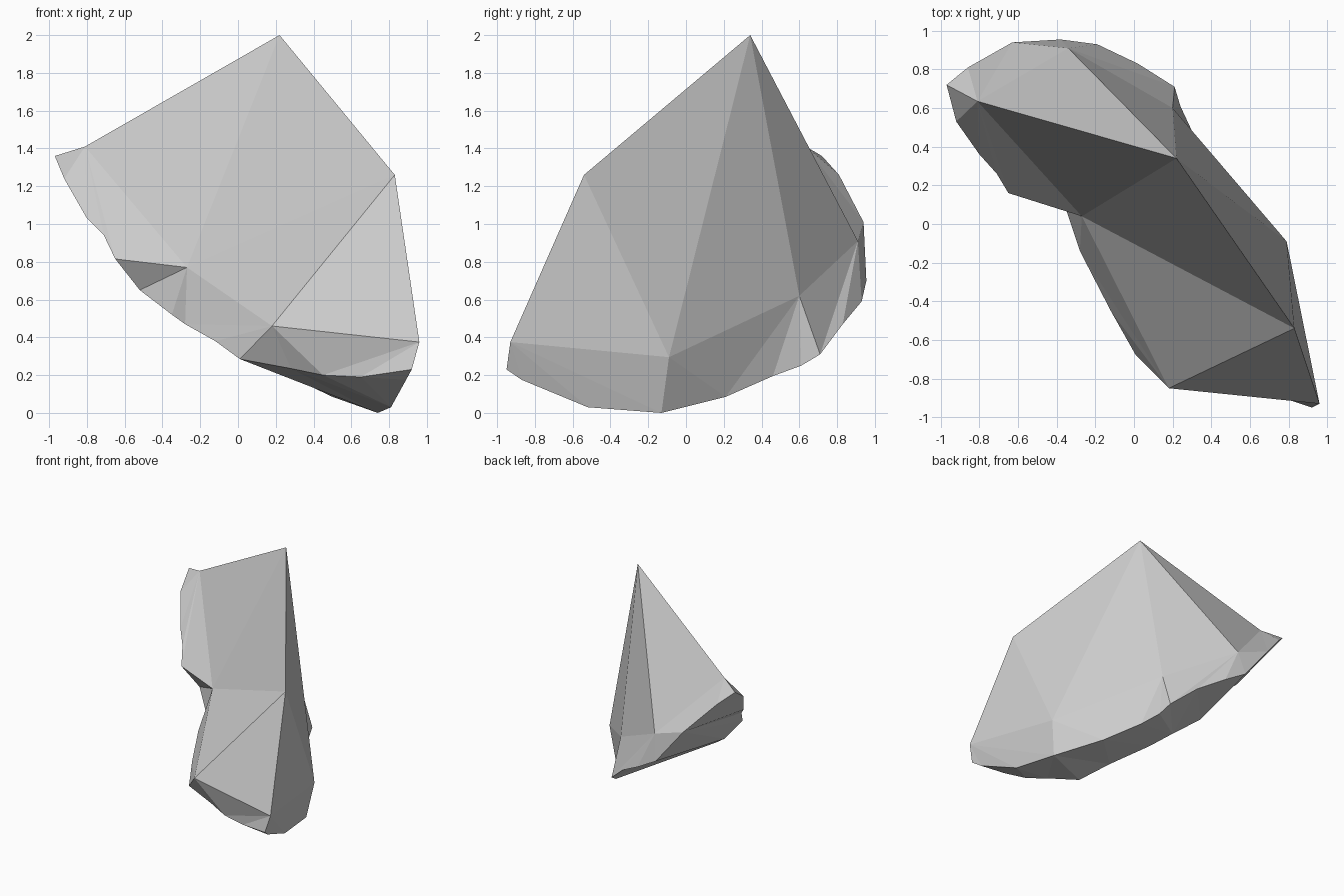
import bpy, bmesh
from mathutils import Vector

if "Cube" in bpy.data.objects:
    bpy.data.objects.remove(bpy.data.objects["Cube"])

bm = bmesh.new()


def vert(p):
    return bm.verts.new(p)


def tri(*v):
    bm.faces.new(v)


# Shoulder corners in order around the shard, each with the rim points fanning below it
SHOULDER = [
    ((-.81, .635, 1.41), [(-.86, .81, 1.26), (-.97, .72, 1.36), (-.92, .53, 1.24),
                          (-.80, .36, 1.03), (-.71, .26, .94), (-.65, .16, .815)]),
    ((-.27, .04, .77), [(-.52, .22, .65), (-.35, .07, .52), (-.28, -.14, .47)]),
    ((.18, -.85, .46), [(-.12, -.45, .38), (.01, -.68, .285), (.28, -.76, .235),
                        (.45, -.82, .20)]),
    ((.96, -.93, .375), [(.65, -.86, .19), (.92, -.95, .23), (.89, -.87, .175),
                         (.81, -.52, .03), (.74, -.13, 0)]),
    ((.79, -.09, .295), [(.50, .21, .085)]),
    ((.20, .60, .62), [(.31, .46, .195), (.24, .61, .25), (.21, .71, .31)]),
    ((-.34, .91, .91), [(.02, .83, .47), (-.19, .93, .59), (-.38, .955, .70),
                        (-.63, .94, 1.01)]),
]
corners = [vert(c) for c, _ in SHOULDER]
fans = [[vert(p) for p in pts] for _, pts in SHOULDER]

# Side band: fan under each corner, then bridge to the next corner
for i, (c, fan) in enumerate(zip(corners, fans)):
    j = (i + 1) % len(corners)
    for a, b in zip(fan, fan[1:]):
        tri(c, a, b)
    tri(c, fan[-1], corners[j])
    tri(corners[j], fan[-1], fans[j][0])

# Upper facets around the two peaks
peak, spur = vert((.22, .34, 2)), vert((.83, -.54, 1.26))
left, waist, front, toe, right, back, rear = corners
for pair in ((left, waist), (waist, spur), (spur, right), (right, back),
             (back, rear), (rear, left)):
    tri(peak, *pair)
for pair in ((waist, front), (front, toe), (toe, right)):
    tri(spur, *pair)

# Underside: lace the front-left rim to the back-right rim by shortest diagonals
rim = [v for fan in fans for v in fan]
tip, heel = rim.index(fans[0][1]), rim.index(fans[3][1])
near = rim[tip:heel + 1]
far = [rim[tip]] + rim[:tip][::-1] + rim[heel:][::-1]
i = j = 0
while i < len(near) - 1 or j < len(far) - 1:
    step_near = j == len(far) - 1 or (
        i < len(near) - 1 and
        (near[i + 1].co - far[j].co).length < (near[i].co - far[j + 1].co).length)
    ni, nj = (i + 1, j) if step_near else (i, j + 1)
    corner_set = {near[i], far[j], near[ni], far[nj]}
    if len(corner_set) == 3:
        tri(*corner_set)
    i, j = ni, nj

bmesh.ops.recalc_face_normals(bm, faces=bm.faces[:])
mesh = bpy.data.meshes.new("rock_shard")
bm.to_mesh(mesh)
bm.free()
shard = bpy.data.objects.new("rock_shard", mesh)
bpy.context.collection.objects.link(shard)
